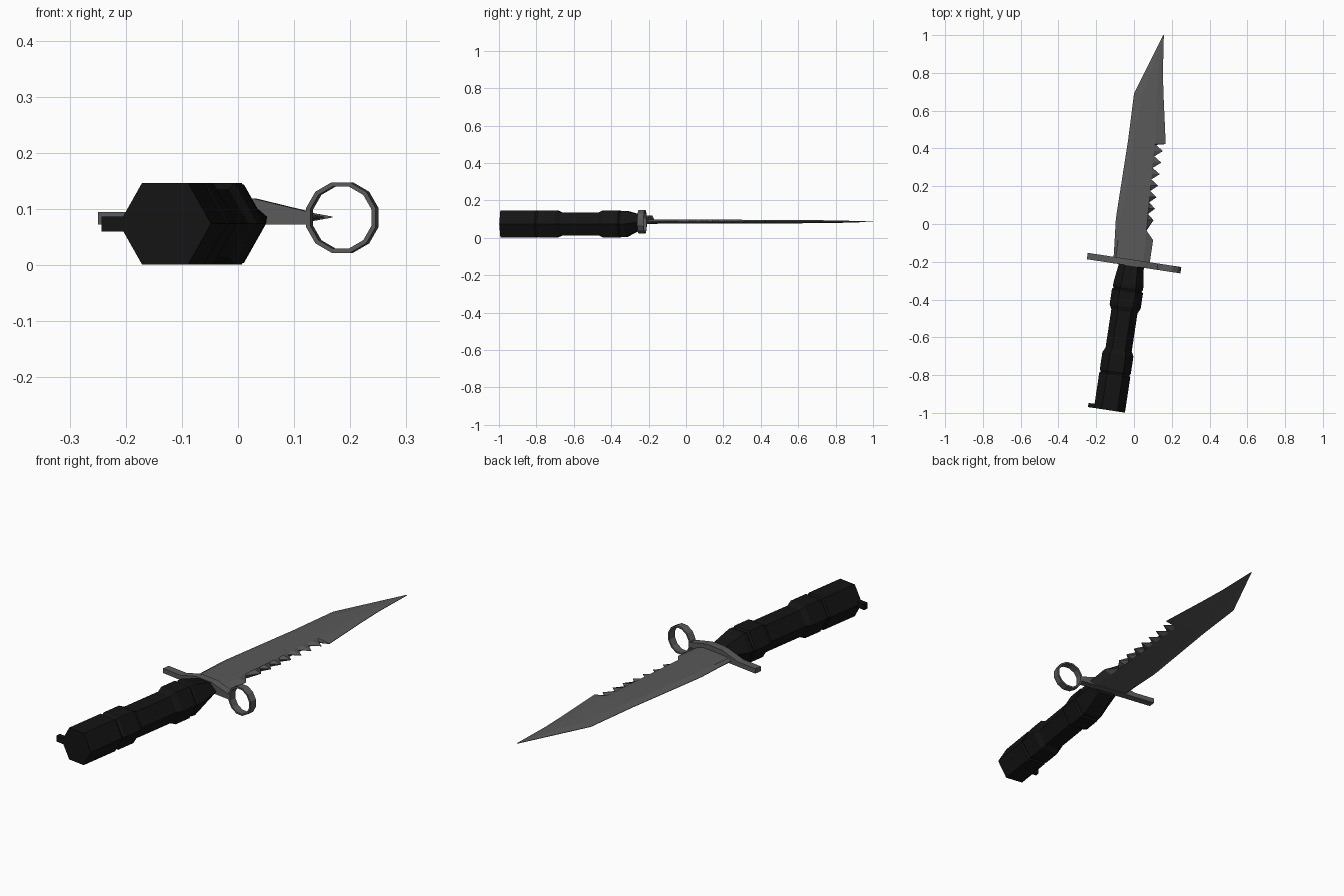
import bpy, bmesh
from math import sin, cos, pi, radians
from mathutils import Matrix

if "Cube" in bpy.data.objects:
    bpy.data.objects.remove(bpy.data.objects["Cube"])

# The whole knife lies flat, turned slightly in plan about the guard centre
TILT = Matrix.Translation((0, -0.207, 0)) @ Matrix.Rotation(radians(-8.6), 4, 'Z')


def material(name, v):
    m = bpy.data.materials.new(name)
    m.diffuse_color = (v, v, v, 1)
    m.use_nodes = True
    m.node_tree.nodes["Principled BSDF"].inputs["Base Color"].default_value = m.diffuse_color
    return m


steel = material("steel", 0.10)
black = material("black_grip", 0.007)


def loft(name, rings, mat, xform=None, cap=True):
    """Skin a list of equal-length point rings; without caps the skin closes on itself."""
    bm = bmesh.new()
    rows = [[bm.verts.new(p) for p in r] for r in rings]
    n = len(rows[0])
    pairs = list(zip(rows, rows[1:]))
    if cap:
        bm.faces.new(rows[0])
        bm.faces.new(rows[-1])
    else:
        pairs.append((rows[-1], rows[0]))
    for a, b in pairs:
        for i in range(n):
            j = (i + 1) % n
            bm.faces.new((a[i], a[j], b[j], b[i]))
    if xform:
        bm.transform(xform)
    bmesh.ops.recalc_face_normals(bm, faces=bm.faces)
    me = bpy.data.meshes.new(name)
    bm.to_mesh(me)
    bm.free()
    me.materials.append(mat)
    ob = bpy.data.objects.new(name, me)
    bpy.context.collection.objects.link(ob)
    return ob


def interp(pts, y):
    for (y0, x0), (y1, x1) in zip(pts, pts[1:]):
        if y <= y1:
            return x0 + (x1 - x0) * (y - y0) / (y1 - y0)
    return pts[-1][1]


# Handle: hexagonal sections (distance along, half width, half height, centre z)
def hexagon(u, r, h, zc):
    return [(-0.012 + r * cos(i * pi / 3), u, zc + h * sin(i * pi / 3) / sin(pi / 3)) for i in range(6)]


steps = [(-0.79, .083), (-0.60, .083), (-0.592, .076), (-0.582, .083), (-0.49, .083),
         (-0.465, .070), (-0.26, .070), (-0.235, .083), (-0.152, .083), (-0.144, .075),
         (-0.136, .080), (-0.115, .080)]
rings = [hexagon(u, r, r * .876, .074) for u, r in steps]
rings.append(hexagon(-0.01, .066, .028, .087))
loft("handle", rings, black, TILT)


# Pommel latch: small block at the butt
def box_ring(x, y0, y1, z0, z1):
    return [(x, y0, z0), (x, y1, z0), (x, y1, z1), (x, y0, z1)]


loft("pommel_latch", [box_ring(x, -0.79, -0.768, .06, .087) for x in (-0.127, -0.06)], black, TILT)

# Cross guard: flat underneath, humped on top
hump = [(-0.25, .095), (-0.15, .095), (-0.06, .119), (0.03, .119), (0.13, .095)]
loft("guard", [box_ring(x, -0.017, 0.017, .073, z) for x, z in hump], steel, TILT)

# Muzzle ring: twelve-sided band at the guard's end
band = []
for i in range(12):
    a = (i + .5) * pi / 6
    band.append([(0.188 + r * cos(a), y, 0.085 + r * sin(a))
                 for r, y in ((.065, -.017), (.065, .017), (.057, .017), (.057, -.017))])
loft("muzzle_ring", band, steel, TILT, cap=False)

# Blade: left cutting edge, right saw-toothed back, flat faces between two ridges
left = [(-0.21, -0.11), (-0.17, -0.107), (0.03, -0.096), (0.445, -0.031), (0.69, 0.0), (1.0, 0.155)]
right = [(-0.21, .083), (-0.085, .101), (-0.035, .060)]
for i in range(7):
    t = i / 6
    right.append((0.02 + .366 * t, .103 + .050 * t))
    right.append((0.053 + .366 * t, .064 + .052 * t))
right += [(0.423, .168), (0.445, .167), (0.69, .156), (0.80, .153), (1.0, .158)]

ridge_l = [(-0.21, -0.10), (0.03, -0.07), (0.445, 0.0), (0.69, 0.045), (0.80, 0.088), (1.0, 0.156)]
ridge_r = [(-0.21, .05), (0.40, .107), (0.445, .118), (0.69, .122), (0.80, .125), (1.0, .157)]
thick = [(-0.21, .011), (0.445, .010), (0.80, .007), (1.0, .001)]

rings = []
for y, xr in right:
    h, e = interp(thick, y), 0.001
    xs = [(interp(left, y), e), (interp(ridge_l, y), h), (interp(ridge_r, y), h), (xr, e)]
    rings.append([(x, y, .086 + z) for x, z in xs] + [(x, y, .086 - z) for x, z in reversed(xs)])
loft("blade", rings, steel)
